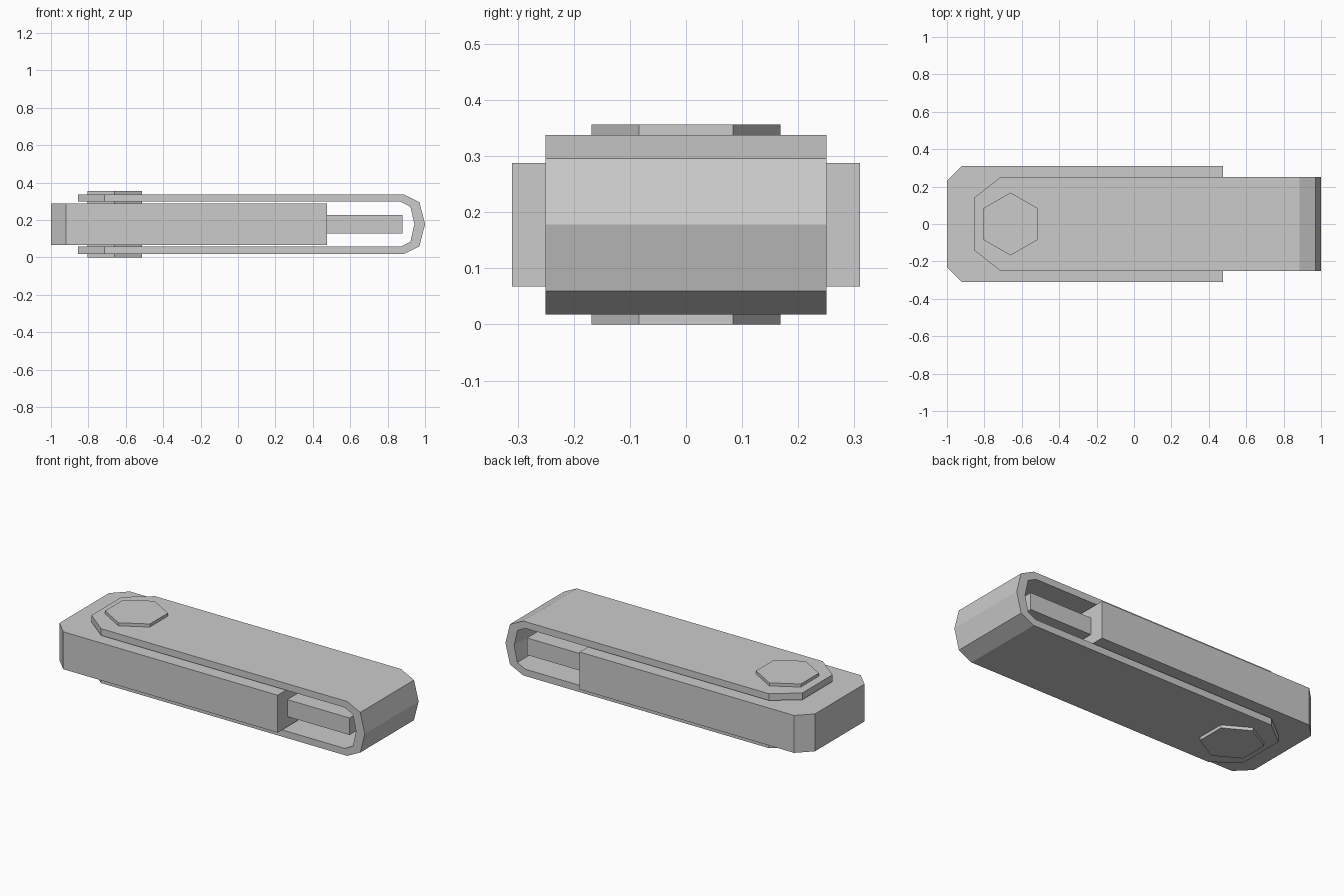
import bpy
import bmesh
import math

cube = bpy.data.objects.get("Cube")
if cube:
    bpy.data.objects.remove(cube, do_unlink=True)

MID = 0.178  # height of the horizontal symmetry plane

grey = bpy.data.materials.new("plain grey")
grey.use_nodes = True
colour = (0.6, 0.6, 0.6, 1)
grey.diffuse_color = colour
grey.node_tree.nodes["Principled BSDF"].inputs["Base Color"].default_value = colour


def finish(name, bm):
    bmesh.ops.recalc_face_normals(bm, faces=bm.faces)
    mesh = bpy.data.meshes.new(name)
    bm.to_mesh(mesh)
    bm.free()
    mesh.materials.append(grey)
    obj = bpy.data.objects.new(name, mesh)
    bpy.context.collection.objects.link(obj)
    return obj


def slab(name, outline, half_height):
    """Flat outline in x, y extruded evenly about the middle height."""
    bm = bmesh.new()
    base = bm.faces.new([bm.verts.new((x, y, MID - half_height)) for x, y in outline])
    top = bmesh.ops.extrude_face_region(bm, geom=[base])["geom"]
    bmesh.ops.translate(bm, vec=(0, 0, 2 * half_height),
                        verts=[v for v in top if isinstance(v, bmesh.types.BMVert)])
    return finish(name, bm)


def mirrored(half):
    """Complete an outline from its +y half."""
    return half + [(x, -y) for x, y in reversed(half)]


# Main body with two chamfered corners, and the connector at its end
slab("body", mirrored([(-1, 0.23), (-0.92, 0.31), (0.475, 0.31)]), 0.11)
slab("connector", mirrored([(0.47, 0.22), (0.88, 0.22)]), 0.05)

# Hexagonal pivot pin running through body and cover
hexagon = [(-0.66 + 0.168 * math.sin(i * math.pi / 3),
            0.168 * math.cos(i * math.pi / 3)) for i in range(6)]
slab("pivot_pin", hexagon, MID)

# Swivel cover: a bent strip; stations hold outer x, z, inner x, z and half width
upper = [
    (-0.855, 0.16, -0.855, 0.12, 0.14),
    (-0.715, 0.16, -0.715, 0.12, 0.25),
    (0.885, 0.16, 0.87, 0.12, 0.25),
    (0.97, 0.118, 0.922, 0.094, 0.25),
]
bend = [(1.0, 0, 0.943, 0, 0.25)]
lower = [(ox, -oz, ix, -iz, w) for ox, oz, ix, iz, w in reversed(upper)]

bm = bmesh.new()
rings = []
for ox, oz, ix, iz, w in upper + bend + lower:
    corners = [(ox, -w, oz), (ox, w, oz), (ix, w, iz), (ix, -w, iz)]
    rings.append([bm.verts.new((x, y, z + MID)) for x, y, z in corners])
for a, b in zip(rings, rings[1:]):
    for i in range(4):
        j = (i + 1) % 4
        bm.faces.new((a[i], a[j], b[j], b[i]))
bm.faces.new(rings[0])
bm.faces.new(rings[-1])
finish("swivel_cover", bm)
